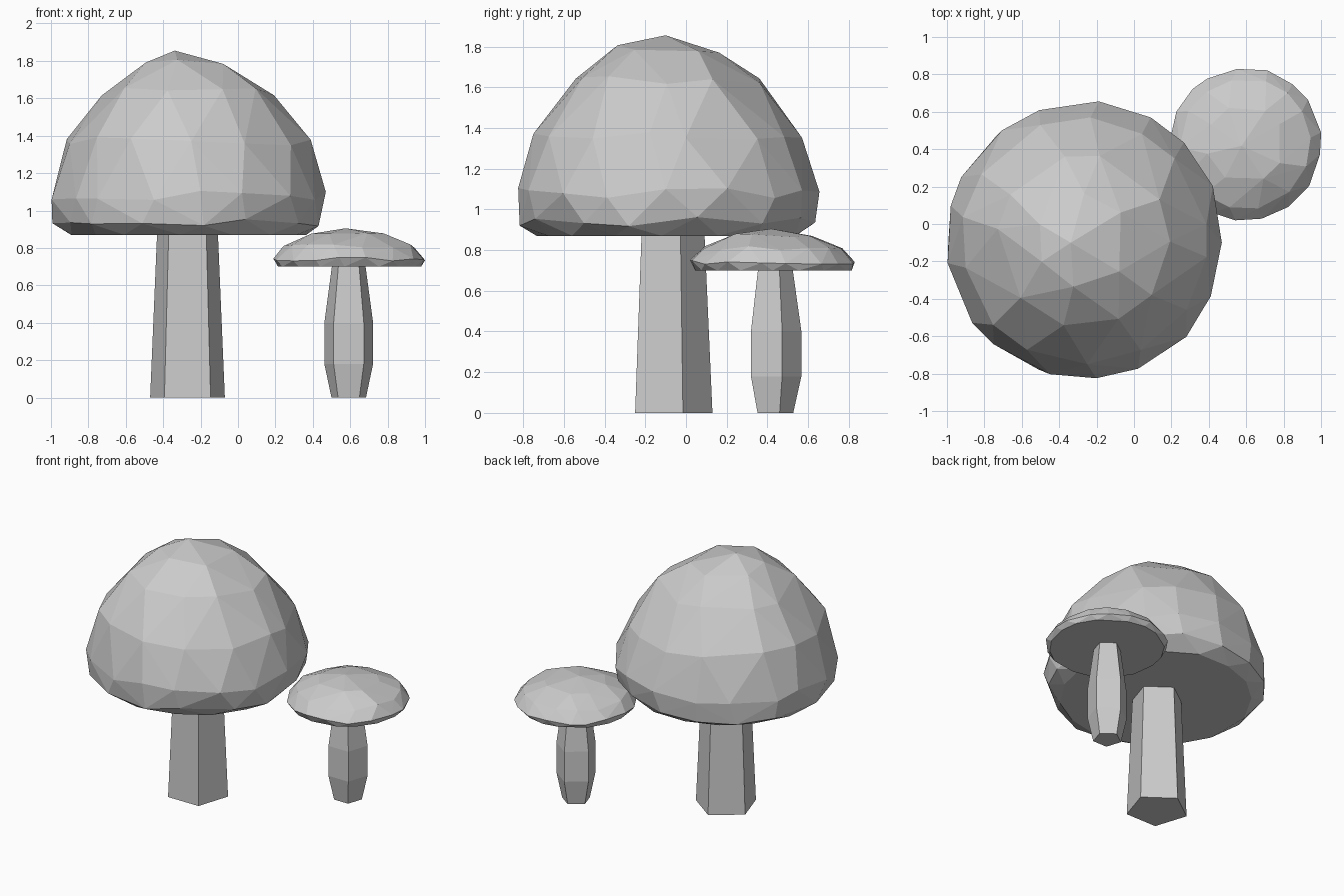
import bpy
import bmesh
import random
from math import pi, sin, cos

cube = bpy.data.objects.get("Cube")
if cube:
    bpy.data.objects.remove(cube)

# One plain grey for everything
grey = bpy.data.materials.new("plain_grey")
grey.use_nodes = True
colour = (0.6, 0.6, 0.6, 1.0)
grey.diffuse_color = colour
grey.node_tree.nodes["Principled BSDF"].inputs["Base Color"].default_value = colour


def finish(name, bm, location):
    """Turn a bmesh into a flat shaded object."""
    bmesh.ops.recalc_face_normals(bm, faces=bm.faces[:])
    mesh = bpy.data.meshes.new(name)
    bm.to_mesh(mesh)
    bm.free()
    mesh.materials.append(grey)
    obj = bpy.data.objects.new(name, mesh)
    obj.location = (*location, 0)
    bpy.context.collection.objects.link(obj)
    return obj


def stem(name, location, profile, sides=5):
    """Loft a polygon with one corner towards the back through (radius, height) rings."""
    bm = bmesh.new()
    rings = []
    for radius, z in profile:
        angles = [pi / 2 + 2 * pi * i / sides for i in range(sides)]
        rings.append([bm.verts.new((radius * cos(a), radius * sin(a), z)) for a in angles])
    for low, high in zip(rings, rings[1:]):
        for i in range(sides):
            j = (i + 1) % sides
            bm.faces.new((low[i], low[j], high[j], high[i]))
    bm.faces.new(rings[0][::-1])
    bm.faces.new(rings[-1])
    return finish(name, bm, location)


def cap(name, location, profile, peak, jitter, seed):
    """Irregular faceted dome: hull of jittered (radius, height, count) rings."""
    rng = random.Random(seed)
    bm = bmesh.new()
    for level, (radius, z, count) in enumerate(profile):
        for i in range(count):
            a = 2 * pi * (i + level / 2 + rng.uniform(-0.22, 0.22)) / count
            r = radius * (1 + rng.uniform(-0.012, 0.012))
            # The underside stays flat
            dz = rng.uniform(-jitter, jitter) if level else 0
            bm.verts.new((r * cos(a), r * sin(a), z + dz))
    bm.verts.new(peak)
    hull = bmesh.ops.convex_hull(bm, input=bm.verts[:])
    spare = {g for g in hull["geom_interior"] + hull["geom_unused"]
             if isinstance(g, bmesh.types.BMVert)}
    bmesh.ops.delete(bm, geom=list(spare), context='VERTS')
    bmesh.ops.dissolve_limit(bm, angle_limit=0.01, verts=bm.verts[:], edges=bm.edges[:])
    return finish(name, bm, location)


# Large mushroom
stem("large_stem", (-0.27, -0.08), [(0.21, 0), (0.17, 0.9)])
cap("large_cap", (-0.268, -0.09),
    [(0.64, 0.87, 15), (0.725, 0.94, 15), (0.742, 1.08, 17), (0.655, 1.37, 14),
     (0.46, 1.64, 10), (0.25, 1.79, 6)],
    (-0.07, -0.01, 1.855), 0.025, 4)

# Small mushroom
stem("small_stem", (0.592, 0.43),
     [(0.097, 0), (0.137, 0.18), (0.137, 0.4), (0.092, 0.72)])
cap("small_cap", (0.595, 0.428),
    [(0.385, 0.70, 16), (0.407, 0.74, 17), (0.35, 0.81, 14), (0.21, 0.872, 8)],
    (-0.02, -0.01, 0.905), 0.01, 9)
